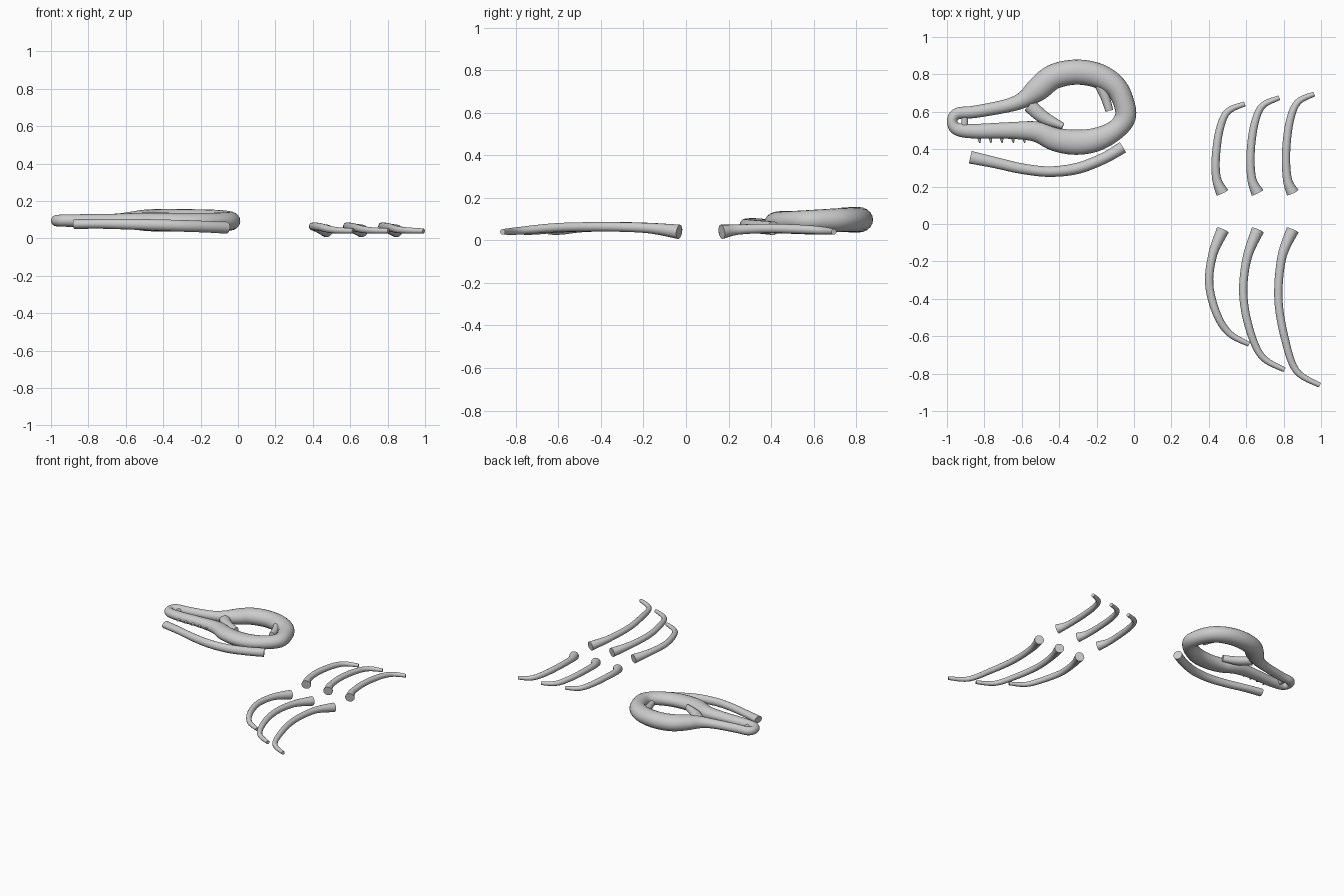
import bpy, bmesh, math
from mathutils import Vector


def spline(p, closed, steps):
    """Catmull-Rom samples through the control points."""
    n, out = len(p), []
    for i in range(n if closed else n - 1):
        if closed:
            a, b, c, d = (p[(i + k) % n] for k in (-1, 0, 1, 2))
        else:
            a, b, c, d = p[max(i - 1, 0)], p[i], p[i + 1], p[min(i + 2, n - 1)]
        for s in range(steps):
            t = s / steps
            out.append(0.5 * (2 * b + (c - a) * t + (2 * a - 5 * b + 4 * c - d) * t * t
                              + (3 * b - a - 3 * c + d) * t ** 3))
    return out if closed else out + [p[-1]]


def tube(name, pts, closed=False, sides=20, steps=6):
    """Sweep an ellipse along points (x, y, z, half width, half height)."""
    pts = spline([Vector(q if len(q) == 5 else (*q, q[3])) for q in pts], closed, steps)
    n, bm, rings = len(pts), bmesh.new(), []
    for i, q in enumerate(pts):
        if closed:
            a, b = pts[i - 1], pts[(i + 1) % n]
        else:
            a, b = pts[max(i - 1, 0)], pts[min(i + 1, n - 1)]
        t = Vector((b - a)[:3]).normalized()
        side = t.cross(Vector((0, 0, 1))).normalized()
        up = side.cross(t)
        c = Vector(q[:3])
        rings.append([bm.verts.new(c + side * q[3] * math.cos(w) + up * q[4] * math.sin(w))
                      for w in (2 * math.pi * k / sides for k in range(sides))])
    for i in range(n if closed else n - 1):
        r, s = rings[i], rings[(i + 1) % n]
        for k in range(sides):
            m = (k + 1) % sides
            bm.faces.new((r[k], r[m], s[m], s[k]))
    if not closed:
        bm.faces.new(rings[0])
        bm.faces.new(rings[-1])
    bmesh.ops.recalc_face_normals(bm, faces=bm.faces)
    me = bpy.data.meshes.new(name)
    bm.to_mesh(me)
    bm.free()
    ob = bpy.data.objects.new(name, me)
    bpy.context.collection.objects.link(ob)
    bpy.ops.object.select_all(action='DESELECT')
    ob.select_set(True)
    bpy.context.view_layer.objects.active = ob
    bpy.ops.object.shade_smooth_by_angle(angle=math.radians(45))
    return ob


# Skull: one closed loop from snout tip, along the lower edge, round the cranium
tube("skull", [
    (-.972, .55, .095, .028, .03), (-.945, .507, .095, .034, .032),
    (-.85, .496, .095, .039, .034), (-.65, .50, .095, .045, .037),
    (-.52, .493, .092, .055, .045), (-.42, .452, .09, .063, .048),
    (-.31, .437, .088, .067, .048), (-.2, .452, .088, .063, .048),
    (-.1, .502, .09, .054, .048), (-.047, .57, .092, .056, .05),
    (-.055, .65, .094, .056, .053), (-.1, .735, .096, .06, .056),
    (-.19, .792, .097, .066, .058), (-.31, .812, .097, .067, .06),
    (-.43, .787, .097, .067, .06), (-.515, .72, .097, .064, .055),
    (-.59, .665, .097, .045, .043), (-.68, .632, .096, .036, .034),
    (-.85, .6, .095, .033, .032), (-.945, .59, .095, .031, .031)], closed=True)

# Bridge behind the nostril, and the two struts inside the orbit
tube("nostril_bridge", [(-.905, .51, .095, .018), (-.905, .6, .095, .018)])
tube("front_orbit_strut", [(-.56, .635, .095, .038, .03), (-.48, .568, .095, .034, .03),
                           (-.38, .523, .1, .018, .025)])
tube("rear_orbit_strut", [(-.19, .76, .1, .03), (-.155, .68, .1, .025),
                          (-.132, .605, .1, .021)])

# Small teeth along the snout
for i in range(5):
    x = -.83 + .06 * i
    tube(f"tooth_{i + 1}", [(x, .475, .09, .01), (x + .003, .455, .09, .009),
                            (x + .005, .434, .088, .003)], sides=10)

# Lower jaw
tube("lower_jaw", [(-.875, .357, .076, .034, .026), (-.75, .33, .078, .03, .026),
                   (-.6, .296, .076, .028, .028), (-.45, .28, .072, .028, .03),
                   (-.3, .298, .067, .03, .031), (-.16, .352, .062, .03, .031),
                   (-.06, .41, .057, .032, .032)])

# Ribs: two rows of three, each from spine end to tip
HEIGHT = [.04, .05, .056, .052, .045, .04]
RADIUS = [.034, .024, .022, .021, .018, .013]
rows = {
    "upper_rib": ([(.472, .168), (.442, .24), (.437, .35), (.457, .5), (.5, .6), (.592, .642)],
                  [(.66, .168), (.63, .24), (.623, .37), (.642, .525), (.685, .63), (.777, .675)],
                  [(.848, .168), (.82, .24), (.813, .38), (.832, .545), (.875, .65), (.963, .695)]),
    "lower_rib": ([(.475, -.032), (.422, -.16), (.402, -.32), (.442, -.48), (.51, -.585), (.615, -.643)],
                  [(.662, -.032), (.605, -.18), (.584, -.37), (.617, -.56), (.685, -.71), (.805, -.78)],
                  [(.848, -.032), (.79, -.18), (.772, -.4), (.806, -.61), (.868, -.785), (.993, -.862)])}
for name, ribs in rows.items():
    lift = .008 if name == "lower_rib" else 0
    for i, path in enumerate(ribs):
        tube(f"{name}_{i + 1}", [(x, y, z + (lift if 0 < k < 4 else 0), r)
                                 for k, ((x, y), z, r) in enumerate(zip(path, HEIGHT, RADIUS))])
